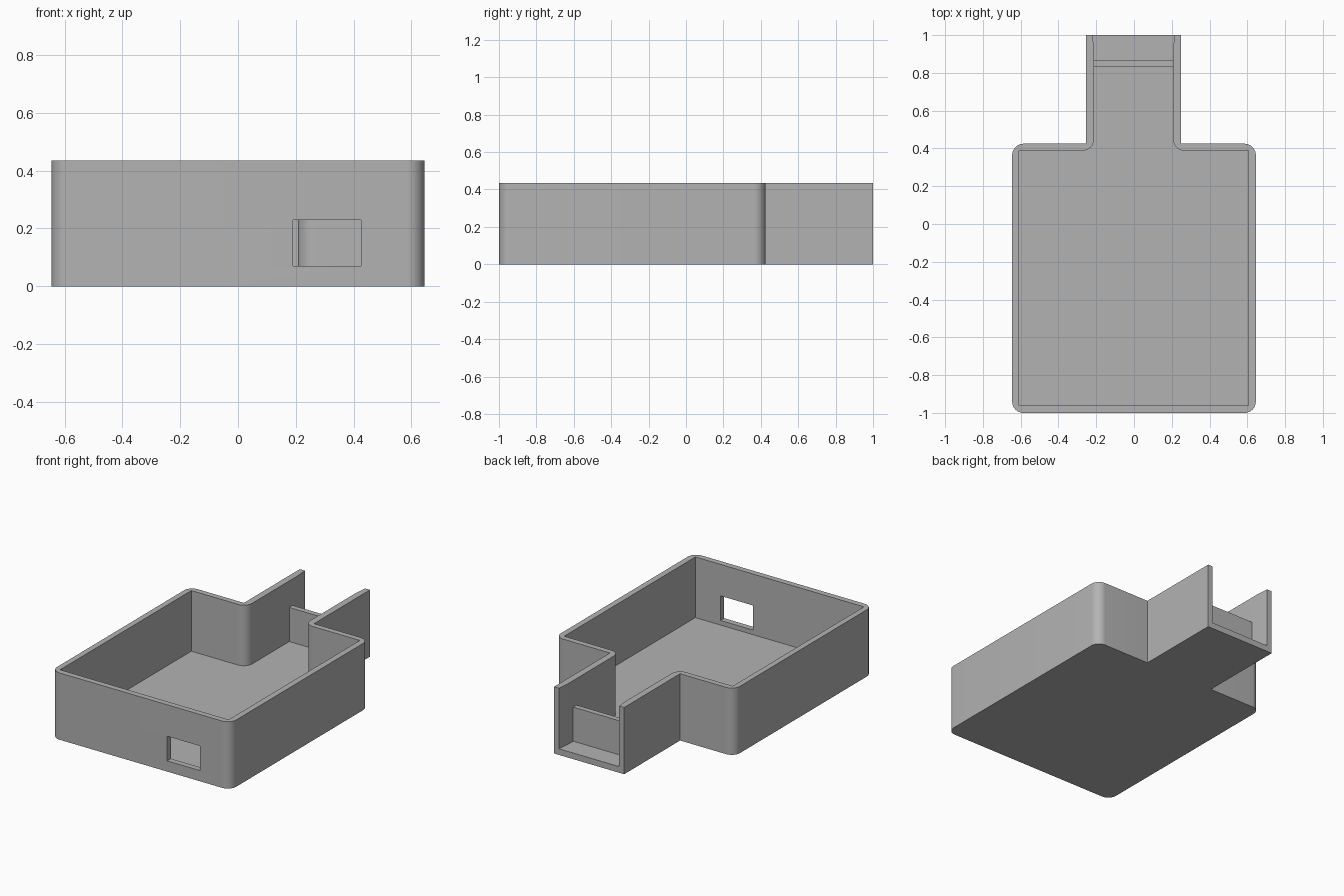
import bpy, math
from mathutils import Vector

if "Cube" in bpy.data.objects:
    bpy.data.objects.remove(bpy.data.objects["Cube"], do_unlink=True)

HEIGHT, FLOOR, RADIUS = 0.435, 0.04, 0.06

grey = bpy.data.materials.new("plain grey")
grey.diffuse_color = (0.45, 0.45, 0.45, 1)
grey.use_nodes = True
grey.node_tree.nodes["Principled BSDF"].inputs["Base Color"].default_value = grey.diffuse_color


def rounded(points, steps=10):
    """Outline from (x, y, radius) corners, each replaced by an arc."""
    outline = []
    for i, (x, y, r) in enumerate(points):
        corner = Vector((x, y))
        if r == 0:
            outline.append(corner)
            continue
        before = (Vector(points[i - 1][:2]) - corner).normalized()
        after = (Vector(points[(i + 1) % len(points)][:2]) - corner).normalized()
        centre = corner + (before + after) * r
        for k in range(steps + 1):
            a = k / steps * math.pi / 2
            outline.append(centre - after * r * math.cos(a) - before * r * math.sin(a))
    return outline


def prism(name, outline, low, high):
    n = len(outline)
    verts = [(p[0], p[1], z) for z in (low, high) for p in outline]
    faces = [list(range(n))[::-1], list(range(n, 2 * n))]
    faces += [(i, (i + 1) % n, n + (i + 1) % n, n + i) for i in range(n)]
    mesh = bpy.data.meshes.new(name)
    mesh.from_pydata(verts, [], faces)
    mesh.materials.append(grey)
    obj = bpy.data.objects.new(name, mesh)
    bpy.context.collection.objects.link(obj)
    return obj


def block(name, x0, x1, y0, y1, z0, z1):
    return prism(name, [(x0, y0), (x1, y0), (x1, y1), (x0, y1)], z0, z1)


def activate(obj):
    bpy.ops.object.select_all(action='DESELECT')
    obj.select_set(True)
    bpy.context.view_layer.objects.active = obj


def cut(obj, cutter):
    mod = obj.modifiers.new("cut", 'BOOLEAN')
    mod.operation, mod.solver, mod.object = 'DIFFERENCE', 'EXACT', cutter
    activate(obj)
    bpy.ops.object.modifier_apply(modifier=mod.name)
    bpy.data.objects.remove(cutter, do_unlink=True)


# Tray body with a narrow neck at the back
tray = prism("tray", rounded([
    (-0.645, -1, RADIUS), (0.645, -1, RADIUS), (0.645, 0.425, RADIUS),
    (0.25, 0.425, 0), (0.25, 1, 0), (-0.255, 1, 0),
    (-0.255, 0.425, 0), (-0.645, 0.425, RADIUS)]), 0, HEIGHT)

# Hollow interior, slightly flared at the open end of the neck
cut(tray, prism("cavity", rounded([
    (-0.608, -0.962, 0), (0.606, -0.962, 0), (0.606, 0.388, 0),
    (0.207, 0.388, RADIUS), (0.207, 0.92, 0), (0.219, 1.05, 0),
    (-0.223, 1.05, 0), (-0.212, 0.92, 0),
    (-0.212, 0.388, RADIUS), (-0.608, 0.388, 0)]), FLOOR, HEIGHT + 0.1))

# Opening in the front wall
cut(tray, block("window", 0.19, 0.425, -1.1, -0.9, 0.07, 0.23))

# Low wall across the neck
divider = block("neck_divider", -0.22, 0.215, 0.83, 0.865, FLOOR - 0.01, 0.262)

activate(tray)
bpy.ops.object.shade_smooth_by_angle(angle=math.radians(25))
